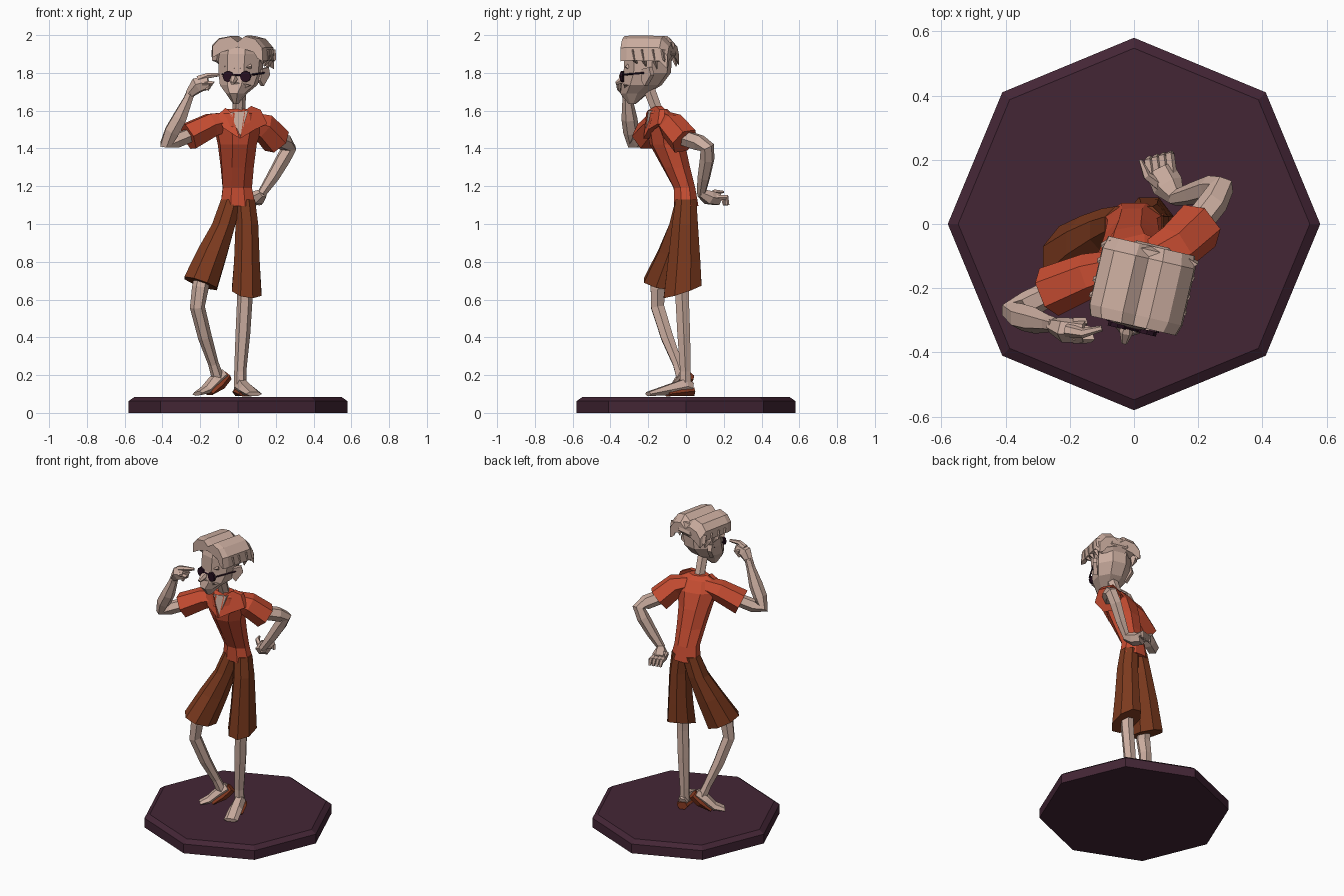
import bpy, bmesh, math
from mathutils import Vector, Matrix

if "Cube" in bpy.data.objects:
    bpy.data.objects.remove(bpy.data.objects["Cube"])


def material(name, rgb):
    m = bpy.data.materials.new(name)
    m.use_nodes = True
    m.diffuse_color = (*rgb, 1)
    m.node_tree.nodes["Principled BSDF"].inputs["Base Color"].default_value = (*rgb, 1)
    return m


SKIN = material("pale skin", (0.60, 0.42, 0.35))
RED = material("shirt red", (0.58, 0.075, 0.032))
BROWN = material("shorts brown", (0.20, 0.042, 0.013))
SHOE = material("shoe brown", (0.24, 0.042, 0.015))
PLUM = material("base plum", (0.057, 0.019, 0.036))
DARK = material("glasses dark", (0.02, 0.005, 0.014))


def finish(name, bm, mat):
    bmesh.ops.recalc_face_normals(bm, faces=bm.faces)
    me = bpy.data.meshes.new(name)
    bm.to_mesh(me)
    bm.free()
    me.materials.append(mat)
    ob = bpy.data.objects.new(name, me)
    bpy.context.collection.objects.link(ob)
    return ob


def skin_rings(name, rings, mat):
    """Bridge a list of point rings and cap both ends."""
    bm = bmesh.new()
    rings = [[bm.verts.new(p) for p in ring] for ring in rings]
    n = len(rings[0])
    for a, b in zip(rings, rings[1:]):
        for i in range(n):
            bm.faces.new((a[i], a[(i + 1) % n], b[(i + 1) % n], b[i]))
    bm.faces.new(rings[0])
    bm.faces.new(rings[-1])
    return finish(name, bm, mat)


def stack(name, stations, mat, n=8):
    """Loft of level rings: x, y, z, rx, ry, spin in degrees, slope x, slope y."""
    rings = []
    for st in stations:
        x, y, z, rx, ry, spin, sx, sy = (list(st) + [0] * 8)[:8]
        k = 1 / math.cos(math.pi / n)
        turn = Matrix.Rotation(math.radians(spin), 3, 'Z')
        ring = []
        for i in range(n):
            a = 2 * math.pi * (i + 0.5) / n
            d = turn @ Vector((rx * k * math.cos(a), ry * k * math.sin(a), 0))
            ring.append((x + d.x, y + d.y, z + sx * d.x + sy * d.y))
        rings.append(ring)
    return skin_rings(name, rings, mat)


def tube(name, stations, mat, n=6):
    """Loft along a path: x, y, z, side radius, up radius."""
    pts = [Vector(s[:3]) for s in stations]
    rings, side, old = [], None, None
    for i, st in enumerate(stations):
        t = (pts[min(i + 1, len(pts) - 1)] - pts[max(i - 1, 0)]).normalized()
        if side is None:
            ref = Vector((0, 1, 0)) if abs(t.z) > 0.85 else Vector((0, 0, 1))
            side = t.cross(ref).normalized()
        else:
            side = old.rotation_difference(t) @ side
        old, up = t, side.cross(t)
        ra, rb = st[3], st[4] if len(st) > 4 else st[3]
        rings.append([pts[i] + side * ra * math.cos(2 * math.pi * k / n)
                      + up * rb * math.sin(2 * math.pi * k / n) for k in range(n)])
    return skin_rings(name, rings, mat)


def plate(name, pts, push, mat):
    back = [Vector(p) + Vector(push) for p in pts]
    return skin_rings(name, [pts, back], mat)


# Octagonal stand
R = 0.58 * math.cos(math.pi / 8)
stack("stand", [(0, 0, 0, R, R, 22.5), (0, 0, 0.062, R, R, 22.5),
                (0, 0, 0.085, R - 0.03, R - 0.03, 22.5)], PLUM)

# Legs, feet and shoes
tube("left_leg", [(0.04, -0.025, 0.8, 0.045), (0.036, -0.02, 0.6, 0.041), (0.026, -0.012, 0.42, 0.039),
                  (0.012, -0.003, 0.22, 0.032), (0.012, -0.003, 0.14, 0.034)], SKIN)
tube("left_foot", [(0.005, 0.028, 0.13, 0.028, 0.035), (0.015, 0.0, 0.14, 0.036, 0.048),
                   (0.045, -0.09, 0.122, 0.043, 0.032), (0.085, -0.2, 0.1, 0.045, 0.013)], SKIN)
tube("left_shoe", [(0.002, 0.038, 0.112, 0.034, 0.026), (0.015, 0.0, 0.112, 0.043, 0.026),
                   (0.047, -0.1, 0.1, 0.05, 0.014)], SHOE)
tube("right_leg", [(-0.17, -0.10, 0.8, 0.045), (-0.2, -0.15, 0.66, 0.044), (-0.215, -0.15, 0.56, 0.04),
                   (-0.175, -0.1, 0.4, 0.037), (-0.13, -0.045, 0.26, 0.028),
                   (-0.105, -0.02, 0.18, 0.033)], SKIN)
tube("right_foot", [(-0.075, 0.0, 0.205, 0.033, 0.035), (-0.125, -0.03, 0.165, 0.04, 0.035),
                    (-0.17, -0.058, 0.122, 0.045, 0.025), (-0.215, -0.1, 0.102, 0.04, 0.012)], SKIN)
tube("right_shoe", [(-0.06, 0.015, 0.198, 0.034, 0.032), (-0.1, -0.012, 0.152, 0.043, 0.034),
                    (-0.155, -0.048, 0.103, 0.044, 0.013)], SHOE)

# Wide shorts
stack("left_shorts", [(0.035, 0.0, 1.13, 0.055, 0.055), (0.047, -0.005, 1.0, 0.06, 0.068),
                      (0.047, -0.01, 0.8, 0.068, 0.086),
                      (0.046, -0.018, 0.645, 0.078, 0.1, 0, -0.15, 0.33)], BROWN)
stack("right_shorts", [(-0.035, 0.0, 1.13, 0.055, 0.055), (-0.075, -0.02, 1.0, 0.062, 0.068),
                       (-0.135, -0.06, 0.85, 0.075, 0.085, 0, -0.25, -0.1),
                       (-0.198, -0.115, 0.685, 0.086, 0.108, 0, -0.34, -0.15)], BROWN)

# Shirt body and sleeves
stack("shirt", [(0, 0.002, 1.095, 0.093, 0.064), (-0.004, -0.008, 1.19, 0.077, 0.056, 2),
                (-0.004, -0.052, 1.3, 0.085, 0.07, 6), (-0.004, -0.098, 1.42, 0.098, 0.088, 10),
                (0.0, -0.122, 1.52, 0.125, 0.082, 13), (0.005, -0.14, 1.585, 0.105, 0.058, 13),
                (0.005, -0.145, 1.61, 0.055, 0.04, 13)], RED)
tube("right_sleeve", [(-0.05, -0.135, 1.545, 0.055), (-0.14, -0.16, 1.525, 0.07),
                      (-0.265, -0.212, 1.462, 0.08)], RED)
tube("left_sleeve", [(0.05, -0.11, 1.545, 0.055), (0.13, -0.075, 1.52, 0.075),
                     (0.205, -0.005, 1.438, 0.082)], RED)

# Open collar with lapels
plate("chest_opening", [(-0.045, -0.205, 1.59), (0.055, -0.2, 1.6), (0.012, -0.217, 1.465)],
      (0, 0.06, 0), SKIN)
plate("left_lapel", [(0.035, -0.205, 1.6), (0.07, -0.16, 1.625), (0.12, -0.14, 1.605),
                     (0.155, -0.15, 1.53), (0.09, -0.2, 1.5), (0.012, -0.225, 1.452)],
      (0, 0.03, 0), RED)
plate("right_lapel", [(-0.038, -0.21, 1.59), (-0.065, -0.18, 1.615), (-0.105, -0.195, 1.58),
                      (-0.08, -0.215, 1.51), (0.01, -0.228, 1.452)], (0, 0.03, 0), RED)

# Bare arms
tube("right_arm", [(-0.23, -0.2, 1.48, 0.04), (-0.33, -0.25, 1.44, 0.042), (-0.378, -0.275, 1.43, 0.04),
                   (-0.35, -0.29, 1.49, 0.043), (-0.31, -0.3, 1.56, 0.042),
                   (-0.265, -0.31, 1.66, 0.027), (-0.245, -0.315, 1.71, 0.025)], SKIN)
tube("left_arm", [(0.18, -0.02, 1.46, 0.045), (0.25, 0.07, 1.43, 0.045), (0.272, 0.112, 1.405, 0.04),
                  (0.24, 0.112, 1.345, 0.04), (0.185, 0.095, 1.25, 0.035),
                  (0.125, 0.08, 1.16, 0.024)], SKIN)

# Raised hand
tube("right_palm", [(-0.255, -0.315, 1.69, 0.025), (-0.215, -0.33, 1.735, 0.04, 0.045),
                    (-0.155, -0.335, 1.75, 0.035, 0.035)], SKIN)
tube("right_index", [(-0.21, -0.33, 1.765, 0.022), (-0.16, -0.34, 1.785, 0.016),
                     (-0.1, -0.325, 1.79, 0.009)], SKIN)
for i in range(3):
    y, d = -0.355 + 0.025 * i, 0.012 * i
    tube("right_curled_finger_%d" % (i + 1), [(-0.19, y, 1.745, 0.018), (-0.135 - d, y, 1.745, 0.016),
                                              (-0.165 - d, y, 1.71, 0.01)], SKIN, 5)

# Hand resting behind the hip
tube("left_palm", [(0.135, 0.075, 1.165, 0.024), (0.105, 0.12, 1.14, 0.05, 0.04),
                   (0.08, 0.17, 1.13, 0.045, 0.035)], SKIN)
for i in range(4):
    x = 0.045 + 0.022 * i
    tube("left_finger_%d" % (i + 1), [(x + 0.008, 0.15, 1.14, 0.016), (x, 0.195 + 0.007 * i, 1.14, 0.015),
                                      (x + 0.005, 0.205 + 0.005 * i, 1.1, 0.01)], SKIN, 5)
tube("left_thumb", [(0.08, 0.12, 1.15, 0.018), (0.04, 0.15, 1.17, 0.014), (0.02, 0.2, 1.17, 0.006)], SKIN, 5)

# Neck and head
tube("neck", [(0.005, -0.14, 1.55, 0.04), (0.005, -0.16, 1.62, 0.034), (0.01, -0.205, 1.74, 0.036)], SKIN)
TURN = -13
stack("head", [(-0.012, -0.285, 1.635, 0.012, 0.018, TURN), (-0.008, -0.275, 1.69, 0.05, 0.07, TURN),
               (0.003, -0.235, 1.735, 0.092, 0.1, TURN), (0.013, -0.205, 1.8, 0.108, 0.118, TURN),
               (0.018, -0.2, 1.9, 0.112, 0.12, TURN), (0.022, -0.195, 1.955, 0.1, 0.11, TURN)], SKIN)
tube("nose", [(-0.018, -0.3, 1.785, 0.012), (-0.024, -0.335, 1.765, 0.022),
              (-0.03, -0.37, 1.745, 0.01)], SKIN)

# Head-space helper: side, forward and height turned with the face
C, ROT = Vector((0.025, -0.195, 0)), Matrix.Rotation(math.radians(TURN), 3, 'Z')


def face(s, f, z):
    return tuple(C + ROT @ Vector((s, -f, z)))


plate("moustache", [face(-0.07, 0.12, 1.735), face(0, 0.15, 1.75), face(0.07, 0.12, 1.735),
                    face(0.03, 0.125, 1.715), face(-0.03, 0.125, 1.715)], (0.01, 0.05, 0), SKIN)
for tag, s in (("right", -1), ("left", 1)):
    # Ears, brows and round glasses
    plate(tag + "_ear", [face(s * 0.1, 0.02, 1.76), face(s * 0.115, 0.0, 1.73), face(s * 0.14, -0.04, 1.79),
                         face(s * 0.135, -0.03, 1.83), face(s * 0.11, 0.015, 1.82)],
          ROT @ Vector((-s * 0.02, 0.015, 0)), SKIN)
    tube(tag + "_brow", [(*face(s * 0.012, 0.118, 1.825), 0.013), (*face(s * 0.07, 0.1, 1.835), 0.012)], SKIN, 4)
    tube(tag + "_lens", [(*face(s * 0.047, 0.128, 1.781), 0.03), (*face(s * 0.047, 0.142, 1.781), 0.03)], DARK, 8)
    tube(tag + "_temple", [(*face(s * 0.078, 0.128, 1.79), 0.005),
                           (*face(s * 0.116, 0.0, 1.8), 0.005)], DARK, 4)
tube("glasses_bridge", [(*face(-0.02, 0.135, 1.788), 0.005), (*face(0.02, 0.135, 1.788), 0.005)], DARK, 4)

# Flat-topped hair parted along the middle, lower at the back
outline = [(-0.148, 1.885), (-0.146, 1.945), (-0.11, 1.983), (-0.04, 1.996), (0.0, 1.968), (0.045, 1.998),
           (0.105, 1.982), (0.146, 1.935), (0.15, 1.865), (0.118, 1.88), (0.095, 1.915),
           (0.0, 1.94), (-0.09, 1.915), (-0.118, 1.9)]
slices = []
for f, width, drop in ((0.125, 0.92, 0.004), (0.09, 1, 0), (-0.09, 1, 0.002), (-0.13, 0.93, 0.045)):
    slices.append([face(s * width, f, z - drop) for s, z in outline])
skin_rings("hair", slices, SKIN)
stack("hair_back", [(0.03, -0.165, 1.86, 0.09, 0.075, TURN), (0.035, -0.165, 1.9, 0.125, 0.105, TURN),
                    (0.035, -0.165, 1.96, 0.11, 0.085, TURN)], SKIN)

# Pointed locks hanging round the sides
for tag, s in (("right", -1), ("left", 1)):
    for i, f in enumerate((0.06, 0.01, -0.05, -0.1)):
        tip = 1.82 + 0.015 * (i % 2) + (0.03 if i == 0 else 0)
        tube("%s_lock_%d" % (tag, i + 1), [(*face(s * 0.125, f, 1.92), 0.03, 0.02),
                                           (*face(s * 0.13, f - 0.01, 1.87), 0.025, 0.014),
                                           (*face(s * 0.115, f - 0.02, tip), 0.003)], SKIN, 4)
